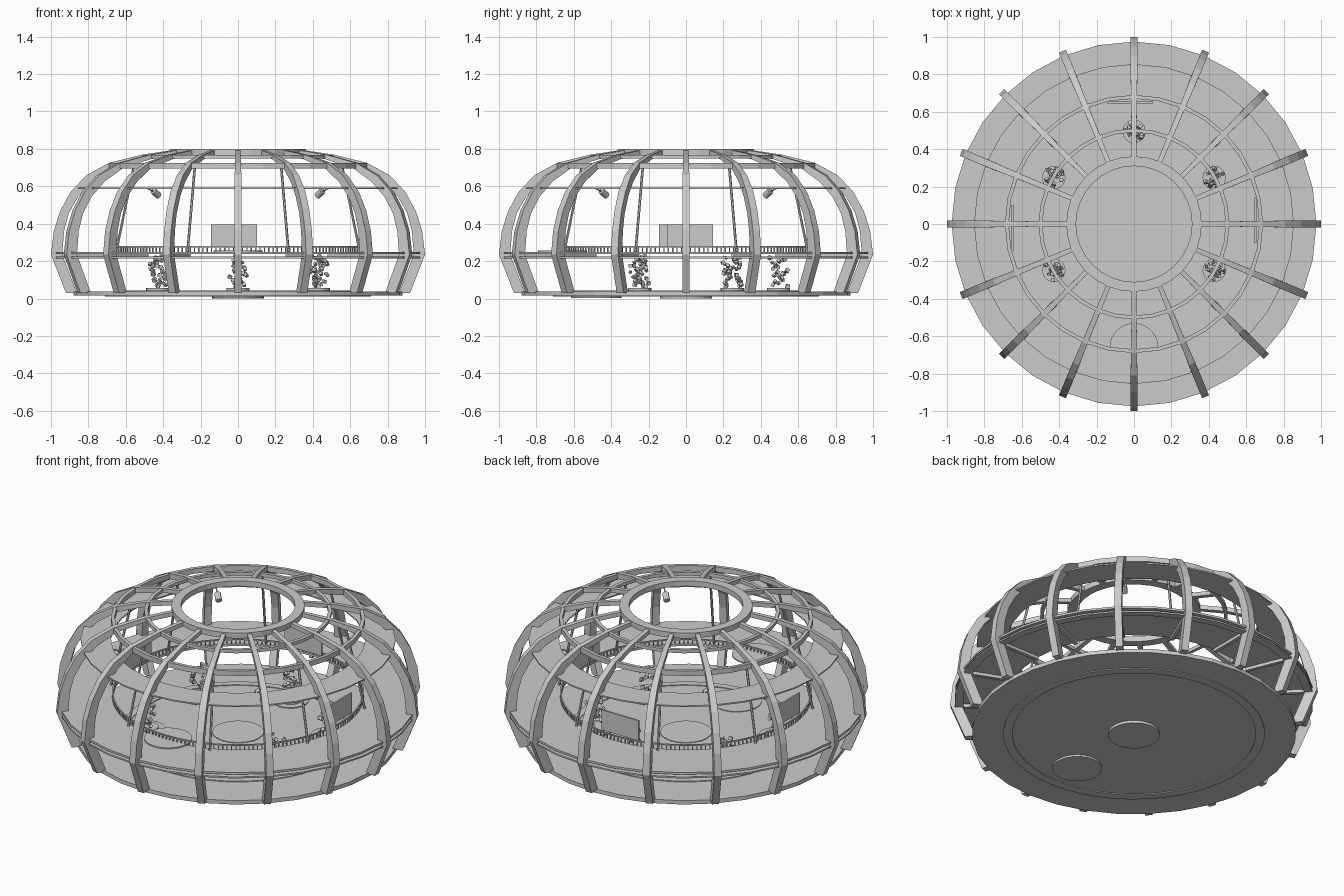
import bpy, bmesh, math, random
from mathutils import Vector, Matrix

if "Cube" in bpy.data.objects:
    bpy.data.objects.remove(bpy.data.objects["Cube"])

random.seed(4)


def make(name, bm, smooth=False):
    bmesh.ops.recalc_face_normals(bm, faces=bm.faces[:])
    me = bpy.data.meshes.new(name)
    bm.to_mesh(me)
    bm.free()
    ob = bpy.data.objects.new(name, me)
    bpy.context.collection.objects.link(ob)
    if smooth:
        for p in me.polygons:
            p.use_smooth = True
    return ob


def ring(name, r0, r1, z0, z1, n=32):
    # square-section ring
    bm = bmesh.new()
    loops = []
    for i in range(n):
        a = 2 * math.pi * i / n
        c, s = math.cos(a), math.sin(a)
        loops.append([bm.verts.new((r * c, r * s, z))
                      for r, z in ((r0, z0), (r1, z0), (r1, z1), (r0, z1))])
    for i in range(n):
        p, q = loops[i], loops[(i + 1) % n]
        for k in range(4):
            bm.faces.new((p[k], q[k], q[(k + 1) % 4], p[(k + 1) % 4]))
    return make(name, bm)


def disc(name, x, y, r, z0, z1, n=32):
    bm = bmesh.new()
    bmesh.ops.create_cone(bm, cap_ends=True, segments=n, radius1=r, radius2=r, depth=z1 - z0,
                          matrix=Matrix.Translation((x, y, (z0 + z1) / 2)))
    return make(name, bm)


def add_box(bm, size, mat):
    bmesh.ops.create_cube(bm, size=1, matrix=mat @ Matrix.Diagonal((*size, 1)))


def add_rod(bm, a, b, r, n=6):
    a, b = Vector(a), Vector(b)
    d = b - a
    mat = Matrix.Translation((a + b) / 2) @ d.to_track_quat('Z', 'Y').to_matrix().to_4x4()
    bmesh.ops.create_cone(bm, cap_ends=True, segments=n, radius1=r, radius2=r,
                          depth=d.length, matrix=mat)


def polar(r, a, z):
    return (r * math.cos(a), r * math.sin(a), z)


# Base floor with shallow rings, central disc and lift disc
disc("base_floor", 0, 0, 0.88, 0.015, 0.038)
ring("base_underside_ring", 0.66, 0.71, 0.010, 0.016, 48)
ring("floor_step", 0.60, 0.64, 0.037, 0.043, 48)
disc("central_disc", 0, 0, 0.14, 0.0, 0.042)
disc("lower_lift_disc", 0, -0.48, 0.135, 0.004, 0.042)
disc("upper_lift_platform", 0, -0.66, 0.13, 0.25, 0.257)

# Sixteen curved ribs, extruded from a side profile
outer = [(.92, .03), (1.0, .235), (.985, .36), (.95, .47), (.895, .57), (.81, .66),
         (.69, .725), (.52, .768), (.33, .797)]
inner = [(.86, .03), (.94, .235), (.93, .36), (.905, .455), (.855, .545), (.78, .625),
         (.675, .695), (.51, .745), (.33, .772)]
width = [.02, .02, .02, .02, .02, .018, .016, .014, .012]
bm = bmesh.new()
for i in range(16):
    rot = Matrix.Rotation(i * math.pi / 8, 4, 'Z')
    prev = None
    for (ro, zo), (ri, zi), w in zip(outer, inner, width):
        cur = [bm.verts.new(rot @ Vector(p)) for p in
               ((ro, -w, zo), (ro, w, zo), (ri, w, zi), (ri, -w, zi))]
        if prev:
            for k in range(4):
                bm.faces.new((prev[k], prev[(k + 1) % 4], cur[(k + 1) % 4], cur[k]))
        else:
            bm.faces.new(cur)
        prev = cur
    bm.faces.new(prev)
make("ribs", bm)

# Roof rings
ring("top_ring", 0.31, 0.362, 0.768, 0.80)
ring("upper_roof_ring", 0.49, 0.51, 0.748, 0.768)
ring("lower_roof_ring", 0.67, 0.69, 0.695, 0.725)

# Annular decks
ring("upper_deck", 0.69, 0.855, 0.586, 0.594)
ring("gallery_deck", 0.68, 0.975, 0.238, 0.25)
ring("gallery_edge_ring", 0.93, 0.975, 0.215, 0.224)

# Radial beams under the gallery
bm = bmesh.new()
for i in range(16):
    a = i * math.pi / 8
    m = Matrix.Rotation(a, 4, 'Z') @ Matrix.Translation((0.82, 0, 0.229))
    add_box(bm, (0.27, 0.02, 0.018), m)
make("gallery_beams", bm)

# Railing
ring("rail_top", 0.676, 0.684, 0.274, 0.281, 64)
bm = bmesh.new()
for i in range(180):
    m = Matrix.Rotation(i * math.pi / 90, 4, 'Z') @ Matrix.Translation((0.68, 0, 0.263))
    add_box(bm, (0.006, 0.006, 0.026), m)
make("rail_posts", bm)

# Leaning struts between gallery and roof
bm = bmesh.new()
for i in range(8):
    a = math.pi / 8 + i * math.pi / 4
    add_rod(bm, polar(0.705, a, 0.25), polar(0.60, a, 0.72), 0.007)
make("struts", bm)

# Spotlights
bm = bmesh.new()
for i in range(4):
    a = math.pi / 4 + i * math.pi / 2
    add_rod(bm, polar(0.64, a, 0.575), polar(0.60, a, 0.55), 0.018, 12)
    add_rod(bm, polar(0.69, a, 0.59), polar(0.63, a, 0.57), 0.004)
make("spotlights", bm)

# Screens on the left, right and back of the gallery
bm = bmesh.new()
for a in (-math.pi / 2, 0, math.pi / 2):
    m = Matrix.Rotation(a, 4, 'Z') @ Matrix.Translation((-0.022, 0.65, 0.335))
    add_box(bm, (0.245, 0.01, 0.12), m)
make("screens", bm)

# Five displays: round plinth with a column of floating cubes
for i, deg in enumerate((-150, -30, 30, 90, 150)):
    a = math.radians(deg)
    x, y, _ = polar(0.495, a, 0)
    disc(f"display_base_{i}", x, y, 0.10, 0.037, 0.043, 24)
    disc(f"display_plinth_{i}", x, y, 0.062, 0.043, 0.055, 24)
    bm = bmesh.new()
    for k in range(20):
        t = random.uniform(0, 2 * math.pi)
        r = 0.052 * math.sqrt(random.random())
        m = (Matrix.Translation((x + r * math.cos(t), y + r * math.sin(t), 0.065 + 0.0085 * k))
             @ Matrix.Rotation(random.uniform(0, 3), 4, Vector((random.random(), 1, random.random()))))
        s = random.uniform(0.013, 0.021)
        add_box(bm, (s, s, s), m)
    make(f"display_cubes_{i}", bm)
